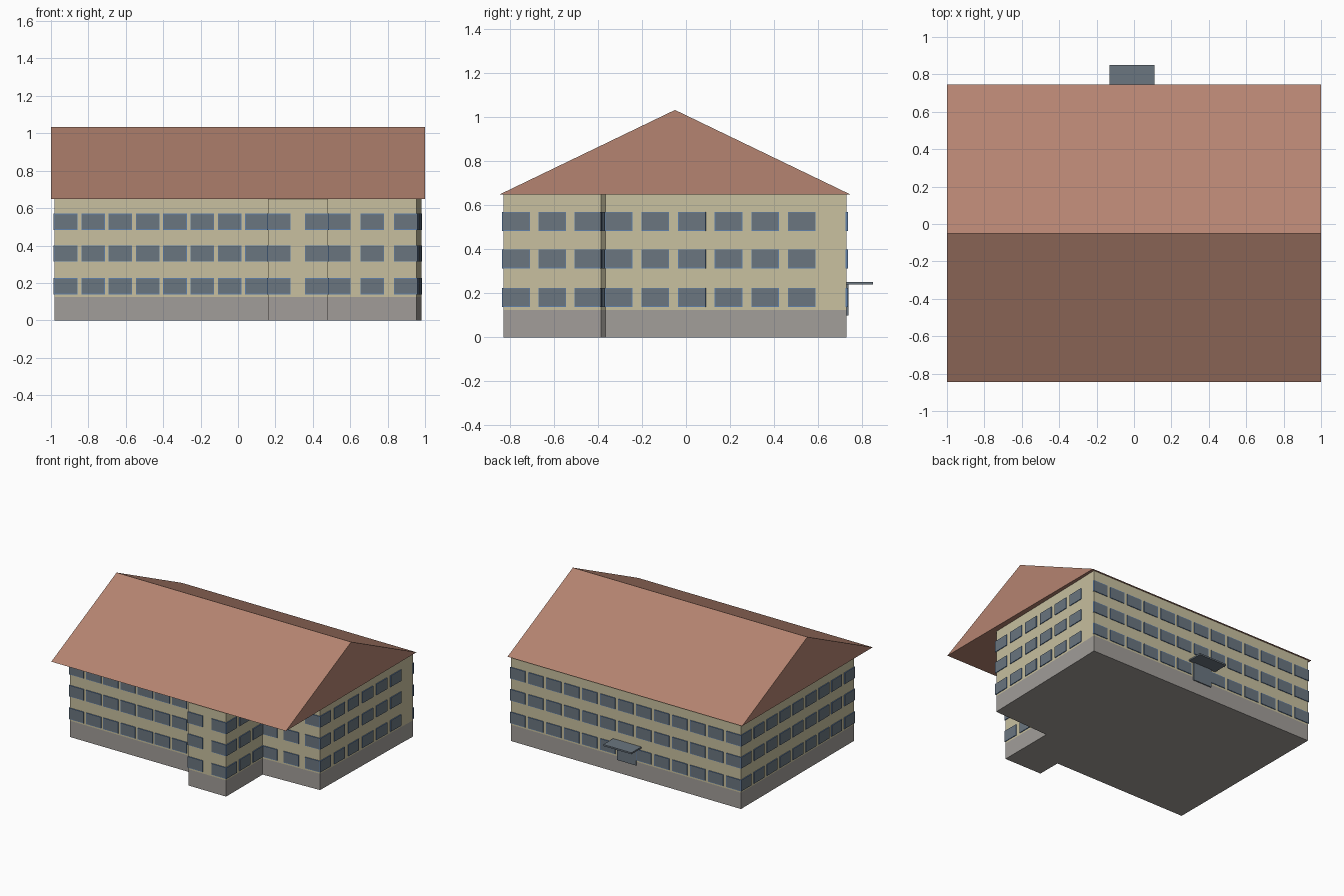
import bpy, bmesh
from mathutils import Matrix, Vector

cube = bpy.data.objects.get("Cube")
if cube:
    bpy.data.objects.remove(cube)


def material(name, rgb):
    m = bpy.data.materials.new(name)
    m.use_nodes = True
    m.diffuse_color = (*rgb, 1)
    m.node_tree.nodes["Principled BSDF"].inputs["Base Color"].default_value = (*rgb, 1)
    return m


CREAM = material("cream_plaster", (0.58, 0.53, 0.35))
STONE = material("grey_plinth", (0.36, 0.34, 0.32))
TILE = material("terracotta_roof", (0.46, 0.23, 0.165))
GLASS = material("slate_glass", (0.145, 0.18, 0.215))
FRAME = material("blue_frame", (0.12, 0.22, 0.40))


def finish(name, bm, *mats):
    bmesh.ops.recalc_face_normals(bm, faces=bm.faces)
    mesh = bpy.data.meshes.new(name)
    bm.to_mesh(mesh)
    bm.free()
    for m in mats:
        mesh.materials.append(m)
    obj = bpy.data.objects.new(name, mesh)
    bpy.context.collection.objects.link(obj)
    return obj


def box(bm, matrix, size):
    scale = Matrix.Diagonal((*size, 1))
    verts = bmesh.ops.create_cube(bm, size=1, matrix=matrix @ scale)["verts"]
    return {f for v in verts for f in v.link_faces}


# Footprint corners, counterclockwise, with the window count of the wall that follows
WALLS = [
    ((-0.98, -0.648), 8), ((0.16, -0.645), 1), ((0.16, -0.83), 2),
    ((0.48, -0.83), 3), ((0.48, -0.385), 3), ((0.955, -0.365), 6),
    ((0.975, 0.585), 0), ((0.98, 0.73), 13), ((-0.98, 0.73), 9),
]
PLINTH, EAVE = 0.125, 0.65


def storey(name, low, high, mat):
    bm = bmesh.new()
    base = bm.faces.new([bm.verts.new((*p, low)) for p, n in WALLS])
    top = bmesh.ops.extrude_face_region(bm, geom=[base], use_keep_orig=True)["geom"]
    bmesh.ops.translate(bm, vec=(0, 0, high - low),
                        verts=[v for v in top if isinstance(v, bmesh.types.BMVert)])
    return finish(name, bm, mat)


# Plinth and plastered walls
storey("plinth", 0, PLINTH, STONE)
storey("walls", PLINTH, EAVE, CREAM)

# Rows of framed windows, spread from end to end of each wall
WIDTH, HEIGHT, DEPTH = 0.126, 0.086, 0.012
bm = bmesh.new()
for i, (p, count) in enumerate(WALLS):
    a, b = Vector(p), Vector(WALLS[(i + 1) % len(WALLS)][0])
    along = (b - a).normalized()
    out = Vector((along.y, -along.x, 0))
    first = a + along * (WIDTH / 2 - 0.004)
    last = b - along * (WIDTH / 2 - 0.004)
    for k in range(count):
        spot = first.lerp(last, k / (count - 1) if count > 1 else 0.5)
        for z in (0.182, 0.357, 0.527):
            turn = Matrix((along.to_3d(), -out, (0, 0, 1))).transposed().to_4x4()
            faces = box(bm, Matrix.Translation((*spot, z)) @ turn, (WIDTH, DEPTH, HEIGHT))
            for f in faces:
                f.normal_update()
            pane = max(faces, key=lambda f: f.normal.dot(out))
            bmesh.ops.inset_individual(bm, faces=[pane], thickness=0.005)
            for f in faces - {pane}:
                f.material_index = 1
            for e in pane.edges:
                for f in e.link_faces:
                    if f is not pane:
                        f.material_index = 1
            pane.material_index = 0
finish("windows", bm, GLASS, FRAME)

# Gabled roof with a flat soffit
bm = bmesh.new()
ends = [[bm.verts.new((x, y, z)) for y, z in ((-0.845, EAVE), (0.745, EAVE), (-0.05, 1.033))]
        for x in (-1, 1)]
for end in ends:
    bm.faces.new(end)
for i in range(3):
    j = (i + 1) % 3
    bm.faces.new((ends[0][i], ends[0][j], ends[1][j], ends[1][i]))
finish("roof", bm, TILE)

# Rear entrance: door and canopy
for name, centre, size in (
    ("rear_door", (-0.01, 0.73, 0.17), (0.16, 0.016, 0.14)),
    ("door_canopy", (-0.01, 0.79, 0.246), (0.24, 0.12, 0.012)),
):
    bm = bmesh.new()
    box(bm, Matrix.Translation(centre), size)
    finish(name, bm, GLASS)
